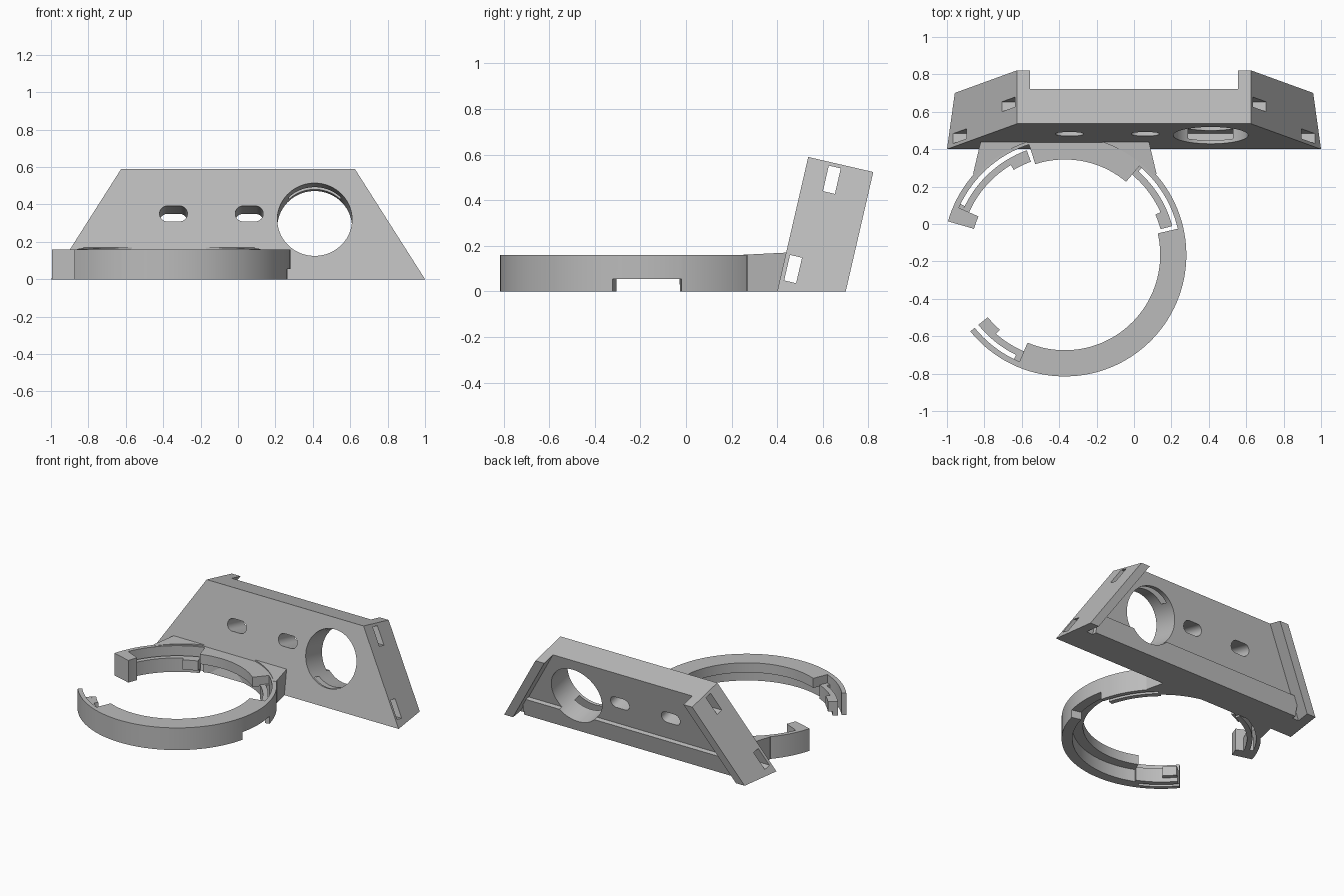
import bpy, bmesh, math
from mathutils import Vector

if "Cube" in bpy.data.objects:
    bpy.data.objects.remove(bpy.data.objects["Cube"], do_unlink=True)

grey = bpy.data.materials.new("plain grey")
grey.use_nodes = True
grey.diffuse_color = (0.5, 0.5, 0.5, 1)
grey.node_tree.nodes["Principled BSDF"].inputs["Base Color"].default_value = (0.5, 0.5, 0.5, 1)

TILT = math.radians(13)
S, C = math.sin(TILT), math.cos(TILT)
TOP = 0.605                       # plate height along its slope
CX, CY = -0.37, -0.165            # ring centre
INNER, OUTER, HEIGHT, RIM = 0.51, 0.65, 0.16, 0.09


def tilted(x, v, d):
    """Plate frame: x across, v up the slope, d into the plate."""
    return Vector((x, 0.40 + v * S + d * C, v * C - d * S))


def loft(name, lower, upper):
    """Closed solid between two matching outlines."""
    bm = bmesh.new()
    a = [bm.verts.new(p) for p in lower]
    b = [bm.verts.new(p) for p in upper]
    n = len(a)
    bm.faces.new(a[::-1])
    bm.faces.new(b)
    for i in range(n):
        j = (i + 1) % n
        bm.faces.new((a[i], a[j], b[j], b[i]))
    bmesh.ops.recalc_face_normals(bm, faces=bm.faces)
    mesh = bpy.data.meshes.new(name)
    bm.to_mesh(mesh)
    bm.free()
    mesh.materials.append(grey)
    ob = bpy.data.objects.new(name, mesh)
    bpy.context.collection.objects.link(ob)
    return ob


def polar(r, deg):
    a = math.radians(deg)
    return CX + r * math.cos(a), CY + r * math.sin(a)


def sector(name, r0, r1, a0, a1, z0=0, z1=HEIGHT):
    """Piece of a ring between two radii, angles and heights."""
    n = max(1, round((a1 - a0) / 3))
    angles = [a0 + (a1 - a0) * i / n for i in range(n + 1)]
    flat = [polar(r1, a) for a in angles] + [polar(r0, a) for a in reversed(angles)]
    return loft(name, [(x, y, z0) for x, y in flat], [(x, y, z1) for x, y in flat])


def cut(ob, cutters):
    for cutter in cutters:
        mod = ob.modifiers.new("cut", "BOOLEAN")
        mod.operation = "DIFFERENCE"
        mod.solver = "EXACT"
        mod.object = cutter
    bpy.context.view_layer.update()
    graph = bpy.context.evaluated_depsgraph_get()
    mesh = bpy.data.meshes.new_from_object(ob.evaluated_get(graph))
    ob.modifiers.clear()
    ob.data = mesh


# Tilted plate with a flange along each slanted end
def plate_outline(top):
    points = []
    section = [(-1, 0, 0), (1, 0, 0), (1, 0, 0.293), (1, 0.07, 0.293),
               (1, 0.07, 0.19), (-1, 0.07, 0.19), (-1, 0.07, 0.293), (-1, 0, 0.293)]
    for side, inset, d in section:
        v = TOP if top else d * S / C
        points.append(tilted(side * (1 - 0.62 * v - inset), v, d))
    return points


plate = loft("back_plate", plate_outline(False), plate_outline(True))


# Low ledge along the foot of the plate's back
def ledge_end(x):
    return [tilted(x, d * S / C if low else 0.185, d)
            for d, low in ((0.18, True), (0.22, True), (0.22, False), (0.18, False))]


ledge = loft("back_ledge", ledge_end(-0.85), ledge_end(0.85))


# Openings: large round hole, two rounded slots, two tunnels across the plate
def bore(name, x, v, r, stretch, n):
    outline = []
    for i in range(n):
        a = 2 * math.pi * (i + 0.5) / n
        shift = math.copysign(stretch, math.cos(a))
        outline.append((x + shift + r * math.cos(a), v + r * math.sin(a)))
    return loft(name, [tilted(px, pv, -0.1) for px, pv in outline],
                [tilted(px, pv, 0.4) for px, pv in outline])


def tunnel(name, v, d):
    ends = [[tilted(x, v + i * 0.0575, d + j * 0.027)
             for i, j in ((-1, -1), (1, -1), (1, 1), (-1, 1))] for x in (-1.2, 1.2)]
    return loft(name, *ends)


bores = [bore("hole_cutter", 0.41, 0.328, 0.2, 0, 64),
         bore("slot_cutter_a", -0.345, 0.36, 0.043, 0.032, 24),
         bore("slot_cutter_b", 0.06, 0.36, 0.043, 0.032, 24)]
low_tunnel = tunnel("low_tunnel_cutter", 0.111, 0.046)
high_tunnel = tunnel("high_tunnel_cutter", 0.531, 0.1235)
cut(plate, bores + [low_tunnel, high_tunnel])
cut(ledge, bores[:1])

# Thick ring arcs: narrow wall below, wide rim above
round_parts = [
    sector("lower_arc_rim", INNER, OUTER, -113, 13, RIM),
    sector("lower_arc_wall", 0.58, OUTER, -113, -14, 0, RIM),
    sector("lower_arc_notch_roof", 0.58, OUTER, -14, 13, 0.055, RIM),
]
near_plate = [
    sector("upper_arc_rim", INNER, OUTER, 50, 108, RIM),
    sector("upper_arc_wall", 0.58, OUTER, 50, 108, 0, RIM),
    sector("left_thin_wall", 0.62, OUTER, 108, 164),
]

# Thin outer walls and the block closing the open end
round_parts += [
    sector("right_thin_wall", 0.62, OUTER, 13, 50),
    sector("lower_thin_wall", 0.62, OUTER, -141, -113),
    sector("end_block", 0.505, 0.62, 156, 164),
]

# Spring clips: strip, root and catch at the free end
for name, strip, root, catch in (
        ("right_clip", (15, 50), (48.5, 50), (15, 24)),
        ("left_clip", (110, 156), (154, 156), (110, 121)),
        ("lower_clip", (-141, -113), (-116, -113), (-141, -131))):
    round_parts += [
        sector(name + "_strip", 0.56, 0.595, *strip, 0, 0.1),
        sector(name + "_root", 0.595, 0.62, *root, 0, 0.1),
        sector(name + "_catch", 0.53, 0.56, *catch, 0.03, 0.1),
    ]

# Gussets joining the ring to the plate, mirrored about the ring centre
for side, name in ((1, "right_gusset"), (-1, "left_gusset")):
    flat = [polar(0.635, 41 + 31 * i / 10) for i in range(11)] + [(0.08, 0.44), (0.12, 0.27)]
    flat = [(CX + side * (x - CX), y) for x, y in flat]
    near_plate.append(loft(name, [(x, y, 0) for x, y in flat],
                           [(x, y, 0.161 + 0.05 * (y - 0.26)) for x, y in flat]))

for ob in near_plate:
    cut(ob, [low_tunnel])

for cutter in bores + [low_tunnel, high_tunnel]:
    bpy.data.objects.remove(cutter, do_unlink=True)

# Smooth the curved walls, keep the edges sharp
bpy.ops.object.select_all(action="DESELECT")
for ob in round_parts + near_plate + [plate, ledge]:
    ob.select_set(True)
bpy.context.view_layer.objects.active = plate
bpy.ops.object.shade_smooth_by_angle(angle=math.radians(30))
